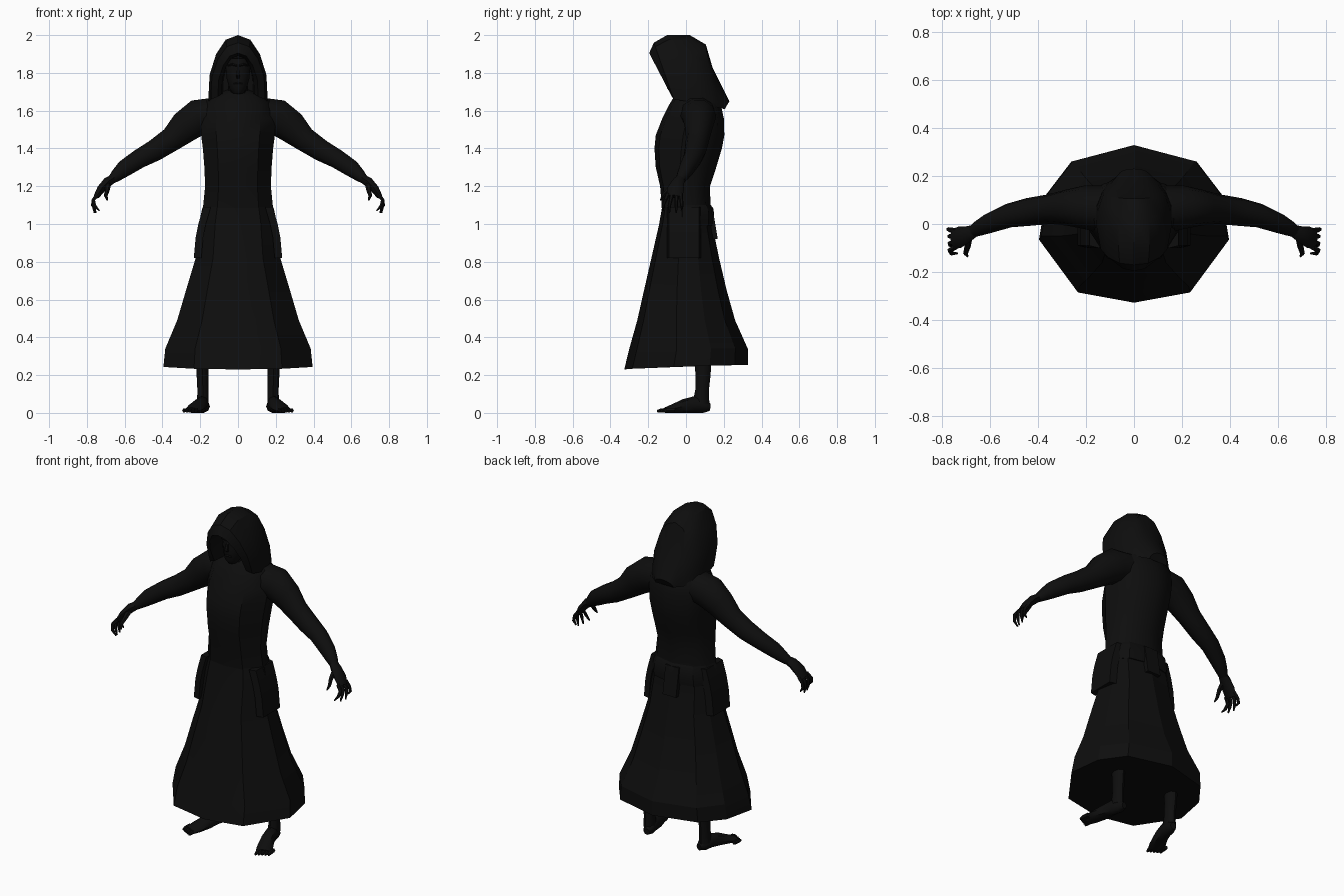
import bpy, bmesh, math
from mathutils import Vector

black = bpy.data.materials.new("near_black")
black.diffuse_color = (0.0042, 0.0042, 0.0042, 1)


def loft(name, rings, closed=True, caps=(True, True), angle=30):
    """Skin a list of equal-length point rings."""
    bm = bmesh.new()
    rows = [[bm.verts.new(p) for p in r] for r in rings]
    n = len(rows[0])
    for a, b in zip(rows, rows[1:]):
        for i in range(n if closed else n - 1):
            j = (i + 1) % n
            bm.faces.new((a[i], a[j], b[j], b[i]))
    if caps[0]:
        bm.faces.new(rows[0])
    if caps[1]:
        bm.faces.new(rows[-1])
    bmesh.ops.recalc_face_normals(bm, faces=bm.faces)
    me = bpy.data.meshes.new(name)
    bm.to_mesh(me)
    bm.free()
    me.materials.append(black)
    ob = bpy.data.objects.new(name, me)
    bpy.context.collection.objects.link(ob)
    bpy.context.view_layer.objects.active = ob
    ob.select_set(True)
    bpy.ops.object.shade_smooth_by_angle(angle=math.radians(angle))
    ob.select_set(False)
    return ob


def tube(name, pts, ref, side=1, n=8):
    """Tube through (x, y, z, radius along ref, radius across)."""
    c = [Vector(p[:3]) for p in pts]
    rings = []
    for i, p in enumerate(pts):
        d = (c[min(i + 1, len(c) - 1)] - c[max(i - 1, 0)]).normalized()
        v = d.cross(Vector(ref)).normalized()
        u = v.cross(d)
        ring = []
        for k in range(n):
            t = 2 * math.pi * k / n
            q = c[i] + u * p[3] * math.cos(t) + v * p[4] * math.sin(t)
            ring.append((q.x * side, q.y, max(q.z, 0)))
        rings.append(ring)
    return loft(name, rings, angle=45)


# Ten-sided body outline, half of it mirrored
HALF = [(0, -1), (.59, -.87), (1, -.2), (.92, .38), (.66, .79), (0, 1)]
OUTLINE = HALF + [(-x, y) for x, y in HALF[-2:0:-1]]


def body_ring(z, w, front, back, tilt=0):
    mid, dep = (front + back) / 2, (back - front) / 2
    return [(x * w, mid + y * dep, z + tilt * (y + .3 * abs(x))) for x, y in OUTLINE]


# Long flared skirt, closed underneath
loft("skirt", [body_ring(*r) for r in [
    (.242, .395, -.327, .328, .012), (.34, .385, -.30, .327), (.49, .322, -.258, .26),
    (.65, .275, -.222, .215), (.82, .224, -.183, .175), (1.0, .205, -.142, .138),
    (1.1, .184, -.125, .13), (1.13, .17, -.12, .12)]], angle=20)

# Upper robe
loft("torso", [body_ring(*r) for r in [
    (1.08, .186, -.127, .13), (1.2, .174, -.137, .127), (1.3, .178, -.16, .16),
    (1.4, .186, -.167, .19), (1.47, .195, -.16, .203), (1.56, .20, -.125, .20),
    (1.63, .19, -.09, .185), (1.68, .14, -.06, .15), (1.71, .06, -.03, .1)]], angle=40)

# Waist sash bulge and its hanging tail at the back
loft("sash", [body_ring(*r) for r in [
    (.99, .20, -.135, .147), (1.02, .203, -.134, .15), (1.08, .19, -.128, .146),
    (1.11, .178, -.12, .125)]])
loft("sash_tail", [[(-.05, y, z), (.04, y, z), (.04, y - .03, z), (-.05, y - .03, z)]
                   for y, z in [(.168, .92), (.155, 1.0), (.14, 1.09)]])

# Side flaps on the hips
for s, label in ((1, "left"), (-1, "right")):
    loft(label + "_hip_flap", [[(s * x, -.09, z), (s * x, .07, z),
                                (s * (x - .04), .08, z), (s * (x - .04), -.10, z)]
                               for x, z in [(.234, .82), (.224, .93), (.21, 1.0), (.184, 1.09)]])

# Hood made of arches: bottom y, bottom z, top y, top z, half width
ARCH = [(1, 0), (1, .15), (.97, .4), (.75, .71), (.42, .93), (0, 1)]
ARCH += [(-x, t) for x, t in ARCH[-2::-1]]
hood = []
for by, bz, ty, tz, w in [
        (.02, 1.68, -.01, 1.90, .08), (-.04, 1.69, -.12, 1.89, .085),
        (-.075, 1.675, -.195, 1.905, .105), (-.065, 1.66, -.17, 1.96, .142),
        (-.0, 1.65, -.10, 2.0, .155), (.08, 1.64, .02, 2.0, .155),
        (.14, 1.625, .105, 1.95, .13), (.175, 1.615, .14, 1.83, .105),
        (.205, 1.608, .23, 1.65, .06)]:
    hood.append([(x * w, by + (ty - by) * t, bz + (tz - bz) * t) for x, t in ARCH])
loft("hood", hood, closed=False, angle=35)

# Neck and shadowed face
tube("neck", [(0, .01, 1.62, .055, .055), (0, -.01, 1.76, .05, .05)], (0, 1, 0))
tube("face", [(0, -.05, 1.69, .03, .025), (0, -.05, 1.715, .05, .045), (0, -.045, 1.77, .055, .06),
              (0, -.045, 1.83, .06, .066), (0, -.05, 1.88, .05, .05)], (0, 1, 0), n=12)
tube("nose", [(0, -.10, 1.83, .006, .006), (0, -.115, 1.785, .012, .012),
              (0, -.10, 1.775, .008, .008)], (0, 1, 0), n=6)
tube("mouth", [(-.022, -.094, 1.742, .006, .005), (0, -.10, 1.745, .008, .007),
               (.022, -.094, 1.742, .006, .005)], (0, 1, 0), n=6)

for s, label in ((1, "left"), (-1, "right")):
    # Brow ridge
    tube(label + "_brow", [(.005, -.10, 1.838, .008, .006), (.03, -.098, 1.845, .01, .007),
                           (.052, -.08, 1.84, .008, .006)], (0, 1, 0), s, 6)
    # Sleeve-covered arm down to the wrist
    tube(label + "_arm", [
        (.11, .06, 1.585, .10, .09), (.21, .07, 1.565, .09, .10), (.28, .068, 1.515, .075, .09),
        (.35, .062, 1.45, .062, .068), (.44, .05, 1.39, .058, .06), (.52, .035, 1.347, .05, .053),
        (.60, .004, 1.295, .042, .047), (.64, -.015, 1.26, .034, .035),
        (.668, -.03, 1.235, .026, .024)], (0, 1, 0), s, 10)
    # Palm
    tube(label + "_hand", [
        (.655, -.025, 1.245, .024, .022), (.69, -.042, 1.222, .034, .026),
        (.725, -.055, 1.185, .045, .022), (.75, -.062, 1.145, .042, .015)], (0, 1, 0), s)
    # Curled fingers
    for k, (y0, y1, x1, z1) in enumerate([(-.028, -.022, .762, 1.075), (-.05, -.052, .768, 1.058),
                                          (-.074, -.088, .76, 1.058), (-.096, -.122, .742, 1.07)]):
        tube(f"{label}_finger_{k + 1}", [
            (.742, y0, 1.158, .012, .012), (.766, (y0 + y1) / 2, 1.128, .010, .010),
            (.771 - .004 * k, y1, 1.098, .009, .009), (x1 - .008, y1, z1, .004, .004)],
            (0, 1, 0), s, 6)
    # Thumb
    tube(label + "_thumb", [
        (.69, -.06, 1.21, .018, .016), (.692, -.095, 1.18, .013, .013),
        (.70, -.122, 1.15, .010, .010), (.692, -.135, 1.125, .004, .004)], (1, 0, 0), s, 6)
    # Bare leg and outward-turned foot
    tube(label + "_leg", [
        (.188, .09, .30, .046, .034), (.188, .09, .20, .04, .031),
        (.186, .085, .12, .036, .029), (.186, .08, .05, .044, .031)], (0, 1, 0), s)
    tube(label + "_foot", [
        (.176, .127, .03, .018, .02), (.18, .10, .034, .032, .034), (.19, .05, .045, .035, .045),
        (.205, -.01, .035, .041, .038), (.23, -.07, .022, .047, .024),
        (.245, -.11, .014, .042, .015)], (1, 0, 0), s)
    # Toes
    for k in range(5):
        x, y = .217 + .016 * k, -.145 + .009 * k
        tube(f"{label}_toe_{k + 1}", [
            (x, y + .05, .014, .011, .012), (x + .004, y + .01, .013, .011, .011),
            (x + .006, y - .008, .009, .006, .007)], (1, 0, 0), s, 6)
